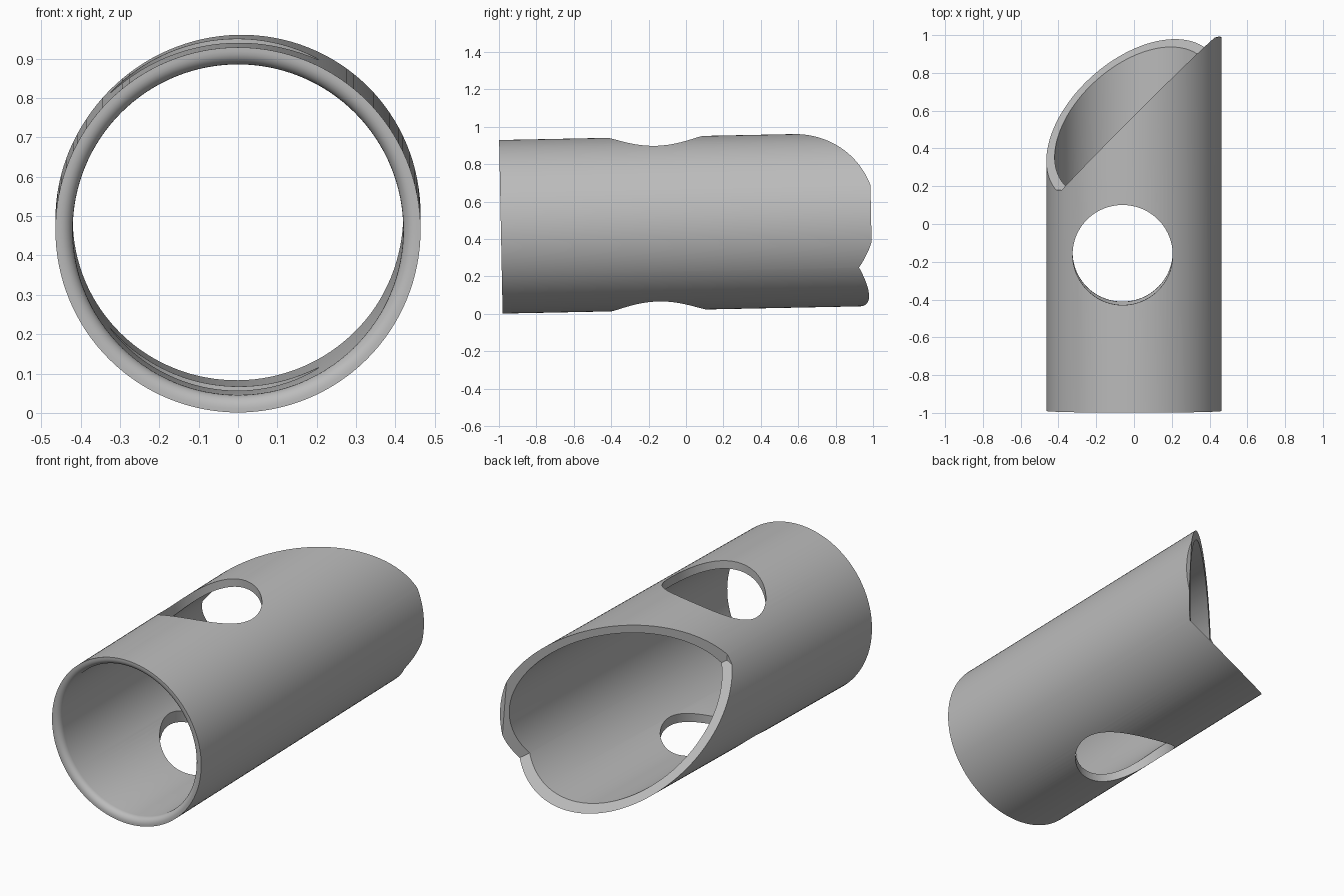
import bpy, bmesh, math
from mathutils import Vector, Matrix

if "Cube" in bpy.data.objects:
    bpy.data.objects.remove(bpy.data.objects["Cube"], do_unlink=True)

R_OUT, R_IN, HALF = 0.464, 0.42, 0.99
TILT, MID_Z = 0.0202, 0.485
FRAME = Matrix.Translation((0, 0, MID_Z)) @ Matrix.Rotation(TILT, 4, 'X')

grey = bpy.data.materials.new("plain_grey")
grey.use_nodes = True
grey.diffuse_color = (0.5, 0.5, 0.5, 1)
grey.node_tree.nodes["Principled BSDF"].inputs["Base Color"].default_value = (0.5, 0.5, 0.5, 1)


def make_object(name, bm):
    bmesh.ops.recalc_face_normals(bm, faces=bm.faces)
    mesh = bpy.data.meshes.new(name)
    bm.to_mesh(mesh)
    bm.free()
    mesh.materials.append(grey)
    obj = bpy.data.objects.new(name, mesh)
    bpy.context.collection.objects.link(obj)
    return obj


# Tube wall: a closed (radius, y) profile turned around the y axis,
# with a rounded inner lip at the front
lip = 0.034
profile = [(R_OUT, HALF), (R_OUT, -HALF)]
for i in range(7):
    a = math.radians(15 * i)
    profile.append((R_IN + lip * (1 - math.sin(a)), -HALF + lip * (1 - math.cos(a))))
profile.append((R_IN, HALF))

SEG = 128
bm = bmesh.new()
rings = []
for s in range(SEG):
    t = math.tau * s / SEG
    rings.append([bm.verts.new((r * math.cos(t), y, r * math.sin(t))) for r, y in profile])
n = len(profile)
for s in range(SEG):
    a, b = rings[s], rings[(s + 1) % SEG]
    for i in range(n):
        j = (i + 1) % n
        bm.faces.new((a[i], a[j], b[j], b[i]))
bm.transform(FRAME)
tube = make_object("tube", bm)

# Round hole straight through the top and bottom walls
bm = bmesh.new()
bmesh.ops.create_cone(bm, cap_ends=True, segments=96, radius1=0.265, radius2=0.265, depth=2,
                      matrix=FRAME @ Matrix.Translation((-0.06, -0.155, 0)))
hole_cutter = make_object("hole_cutter", bm)

# Slanted mouth: a block trimmed to a wedge by planes y = d + b*x + c*(z - mid)
bm = bmesh.new()
bmesh.ops.create_cube(bm, size=4, matrix=Matrix.Translation((0, 2.18, 0.49)))
for d, b, c in ((0.55, 1.0, 0.05), (0.545, 0.45, -0.85)):
    geom = bm.verts[:] + bm.edges[:] + bm.faces[:]
    cut = bmesh.ops.bisect_plane(bm, geom=geom, plane_co=(0, d, 0.49),
                                 plane_no=Vector((-b, 1, -c)).normalized(), clear_inner=True)
    edges = [e for e in cut["geom_cut"] if isinstance(e, bmesh.types.BMEdge)]
    bmesh.ops.contextual_create(bm, geom=edges)
mouth_cutter = make_object("mouth_cutter", bm)

# Apply both cuts, then drop the cutters
bpy.ops.object.select_all(action='DESELECT')
tube.select_set(True)
bpy.context.view_layer.objects.active = tube
for cutter in (hole_cutter, mouth_cutter):
    cutter.hide_render = True
    mod = tube.modifiers.new("cut", 'BOOLEAN')
    mod.operation = 'DIFFERENCE'
    mod.solver = 'EXACT'
    mod.object = cutter
    bpy.ops.object.modifier_apply(modifier=mod.name)
    bpy.data.objects.remove(cutter, do_unlink=True)

bpy.ops.object.shade_smooth_by_angle(angle=math.radians(30))
